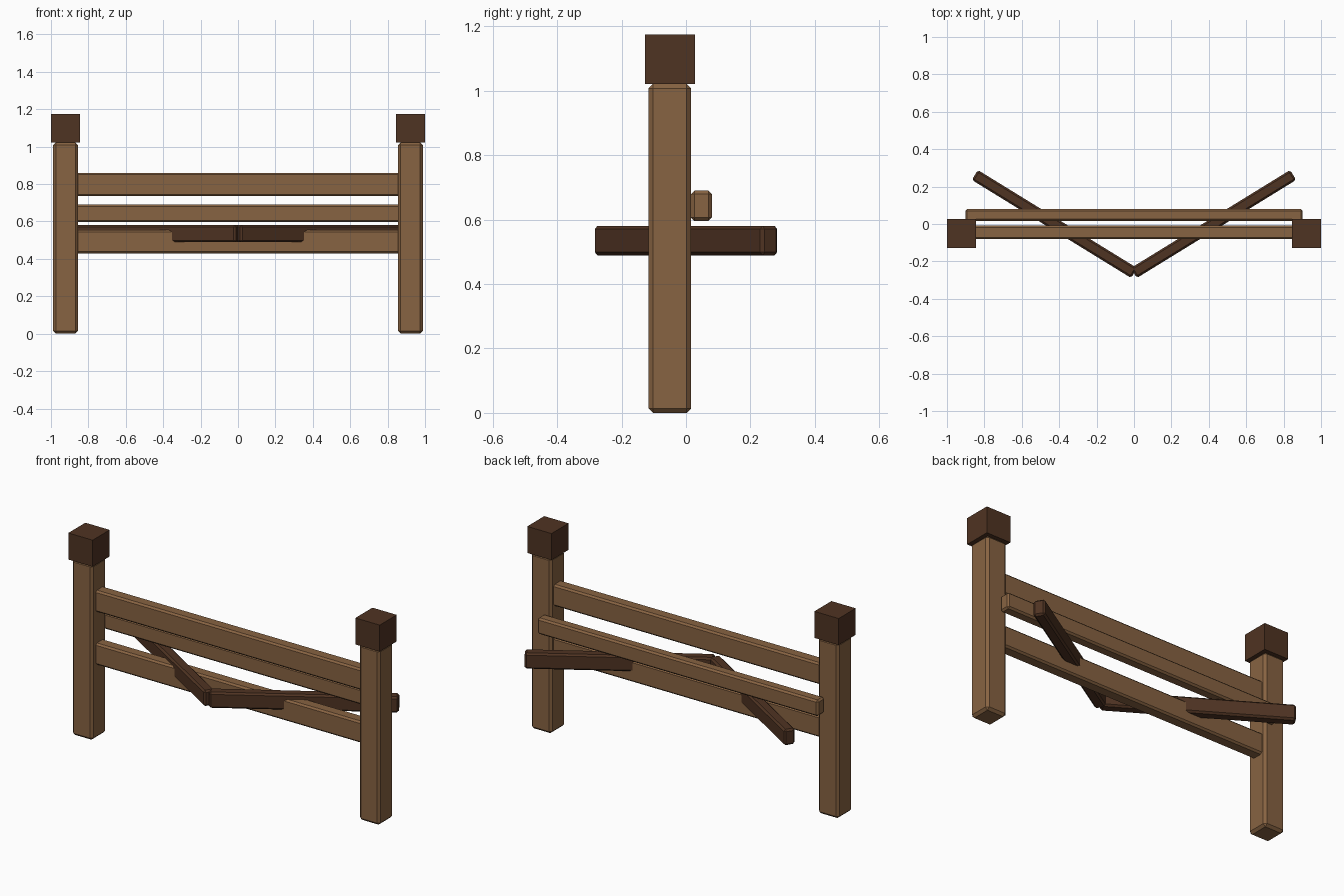
import bpy, math

if "Cube" in bpy.data.objects:
    bpy.data.objects.remove(bpy.data.objects["Cube"])


def material(name, color):
    m = bpy.data.materials.new(name)
    m.diffuse_color = (*color, 1)
    m.use_nodes = True
    m.node_tree.nodes["Principled BSDF"].inputs["Base Color"].default_value = m.diffuse_color
    return m


light_wood = material("light_wood", (0.245, 0.125, 0.054))
dark_wood = material("dark_wood", (0.078, 0.033, 0.016))


def beam(name, center, size, mat, bevel=0.0, angle=0.0):
    """Flat-shaded timber with chamfered edges, turned about z."""
    bpy.ops.mesh.primitive_cube_add(size=1, location=center)
    ob = bpy.context.object
    ob.name = name
    ob.scale = size
    bpy.ops.object.transform_apply(location=False, rotation=False, scale=True)
    ob.rotation_euler.z = angle
    ob.data.materials.append(mat)
    if bevel:
        mod = ob.modifiers.new("chamfer", 'BEVEL')
        mod.width = bevel
        mod.segments = 1
    return ob


for side, s in (("left", -1), ("right", 1)):
    # Upright post and its square cap
    beam(f"{side}_post", (s * 0.922, -0.05, 0.511), (0.132, 0.132, 1.022), light_wood, 0.014)
    beam(f"{side}_post_cap", (s * 0.922, -0.05, 1.098), (0.156, 0.156, 0.154), dark_wood)
    # Diagonal brace meeting its twin at the front centre
    beam(f"{side}_brace", (s * 0.425, 0, 0.535), (1.0, 0.062, 0.092), dark_wood, 0.01,
         s * math.radians(31.6))

# Horizontal rails
beam("upper_rail", (0, -0.045, 0.7975), (1.8, 0.072, 0.125), light_wood, 0.01)
beam("lower_rail", (0, -0.045, 0.491), (1.8, 0.072, 0.125), light_wood, 0.01)
beam("back_rail", (0, 0.048, 0.643), (1.804, 0.064, 0.094), light_wood, 0.01)
